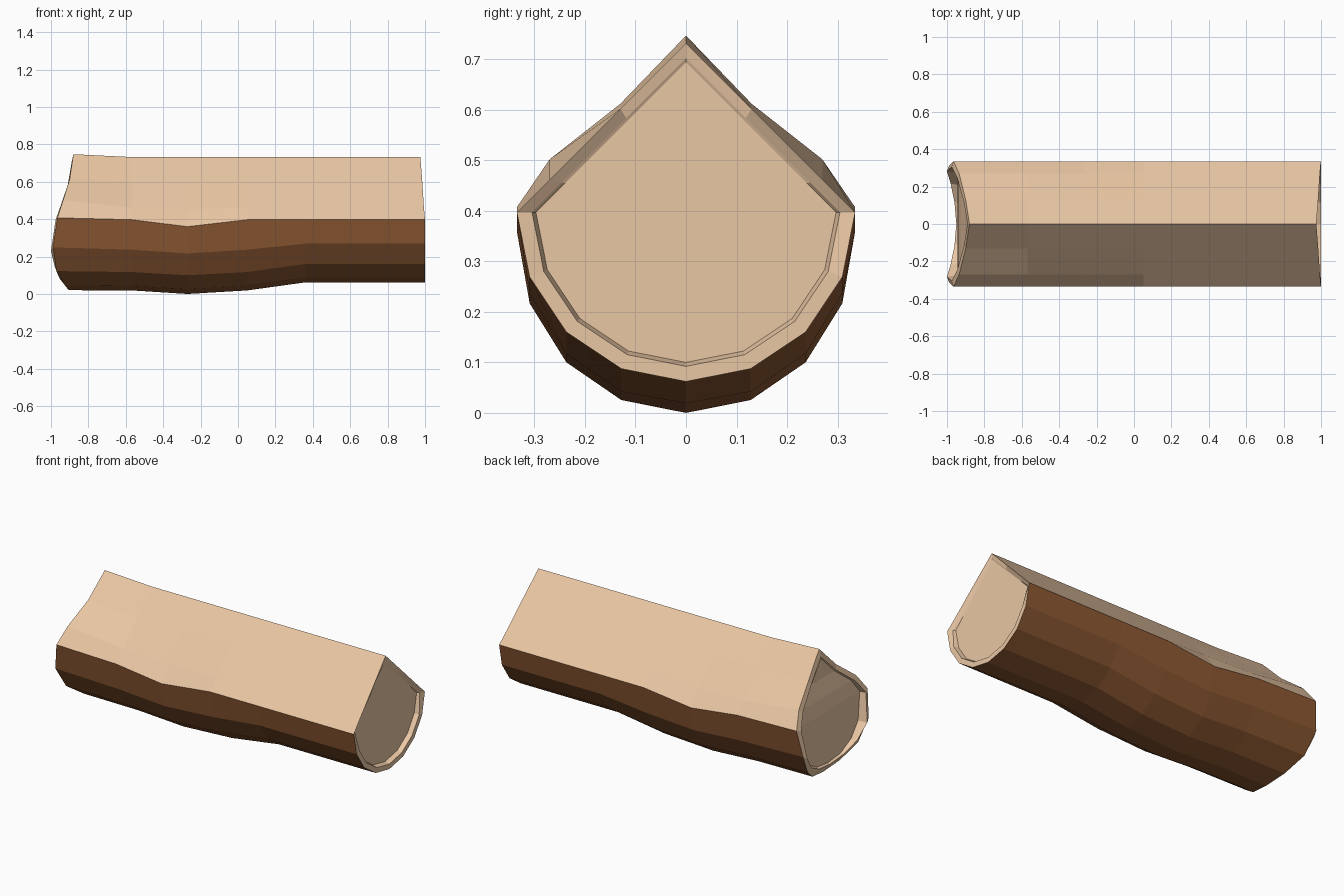
import bpy, bmesh, math

if "Cube" in bpy.data.objects:
    bpy.data.objects.remove(bpy.data.objects["Cube"])

R, ZC = 0.335, 0.397


def profile(scale=1.0):
    """Half section (y, z): ridge, two split-face points, then the bark arc."""
    pts = [(0, R), (0.13, R - 0.13), (0.27, R - 0.27)]
    pts += [(R * math.cos(a), -R * math.sin(a))
            for a in (math.radians(22.5 * i) for i in range(5))]
    return [(max(y * scale, 0) if i != 7 else 0, ZC + z * scale)
            for i, (y, z) in enumerate(pts)]


def section(xs, dz, scale=1.0):
    """Half ring of 3D points with a height offset for each point."""
    if not isinstance(xs, (list, tuple)):
        xs = [xs] * 8
    return [(x, y, z + d) for x, (y, z), d in zip(xs, profile(scale), dz)]


def material(name, color):
    m = bpy.data.materials.new(name)
    m.diffuse_color = (*color, 1)
    m.use_nodes = True
    m.node_tree.nodes["Principled BSDF"].inputs["Base Color"].default_value = m.diffuse_color
    return m


bm = bmesh.new()


def add_ring(half):
    """Mirror a half ring into a closed loop of 14 vertices."""
    loop = half + [(x, -y, z) for x, y, z in half[-2:0:-1]]
    return [bm.verts.new(p) for p in loop]


def bridge(a, b, bark=False):
    n = len(a)
    for i in range(n):
        f = bm.faces.new((a[i], a[(i + 1) % n], b[(i + 1) % n], b[i]))
        f.material_index = int(bark and 3 <= i <= 10)


def close(ring):
    """Close an end with strips running from side to side."""
    n = len(ring)
    for i in range(7):
        corners = []
        for v in (ring[i], ring[i + 1], ring[(n - i - 1) % n], ring[(n - i) % n]):
            if v not in corners:
                corners.append(v)
        bm.faces.new(corners)


flat = [0] * 8
# Right end: recessed floor, inner rim edge, outer rim edge
end_x = [0.975, 0.985, 0.994, 1, 1, 1, 1, 1]
rim_x = [0.975, 0.975, 0.975, 0.985, 1, 1, 1, 1]
# Broken left end: outer edge, inner rim edge, recessed floor
bend = [0, 0, 0, 0, -0.032, -0.043, -0.045, -0.043]
left_x = [-0.88, -0.90, -0.935, -0.965, -0.99, -0.97, -0.925, -0.905]
left_dz = [0.015, 0.01, 0.04, 0.01, -0.02, -0.038, -0.042, -0.042]
lip_x = [-0.89, -0.91, -0.945, -0.975, -1.0, -0.98, -0.96, -0.95]
lip_dz = [0, 0.0, 0.025, 0, -0.05, -0.035, -0.02, -0.015]
floor_x = [-0.89, -0.90, -0.925, -0.94, -0.945, -0.945, -0.945, -0.94]

outer = [
    section(left_x, left_dz),
    section(-0.57, bend),
    section(-0.27, [0, 0, -0.01, -0.037, -0.052, -0.06, -0.062, -0.062]),
    section(0.05, bend),
    section(0.36, flat),
    section(end_x, flat),
]
rings = [add_ring(section(floor_x, lip_dz, 0.885)),
         add_ring(section(lip_x, lip_dz, 0.91))]
rings += [add_ring(h) for h in outer]
rings += [add_ring(section(rim_x, flat, 0.91)),
          add_ring(section(0.972, flat, 0.887))]
for k in range(len(rings) - 1):
    bridge(rings[k], rings[k + 1], bark=2 <= k <= 6)
close(rings[0])
close(rings[-1])
bmesh.ops.recalc_face_normals(bm, faces=bm.faces)

# Split log: pale wood faces and ends, brown bark underneath
mesh = bpy.data.meshes.new("split_log")
bm.to_mesh(mesh)
bm.free()
mesh.materials.append(material("wood", (0.82, 0.57, 0.37)))
mesh.materials.append(material("bark", (0.27, 0.10, 0.033)))
log = bpy.data.objects.new("split_log", mesh)
bpy.context.collection.objects.link(log)
